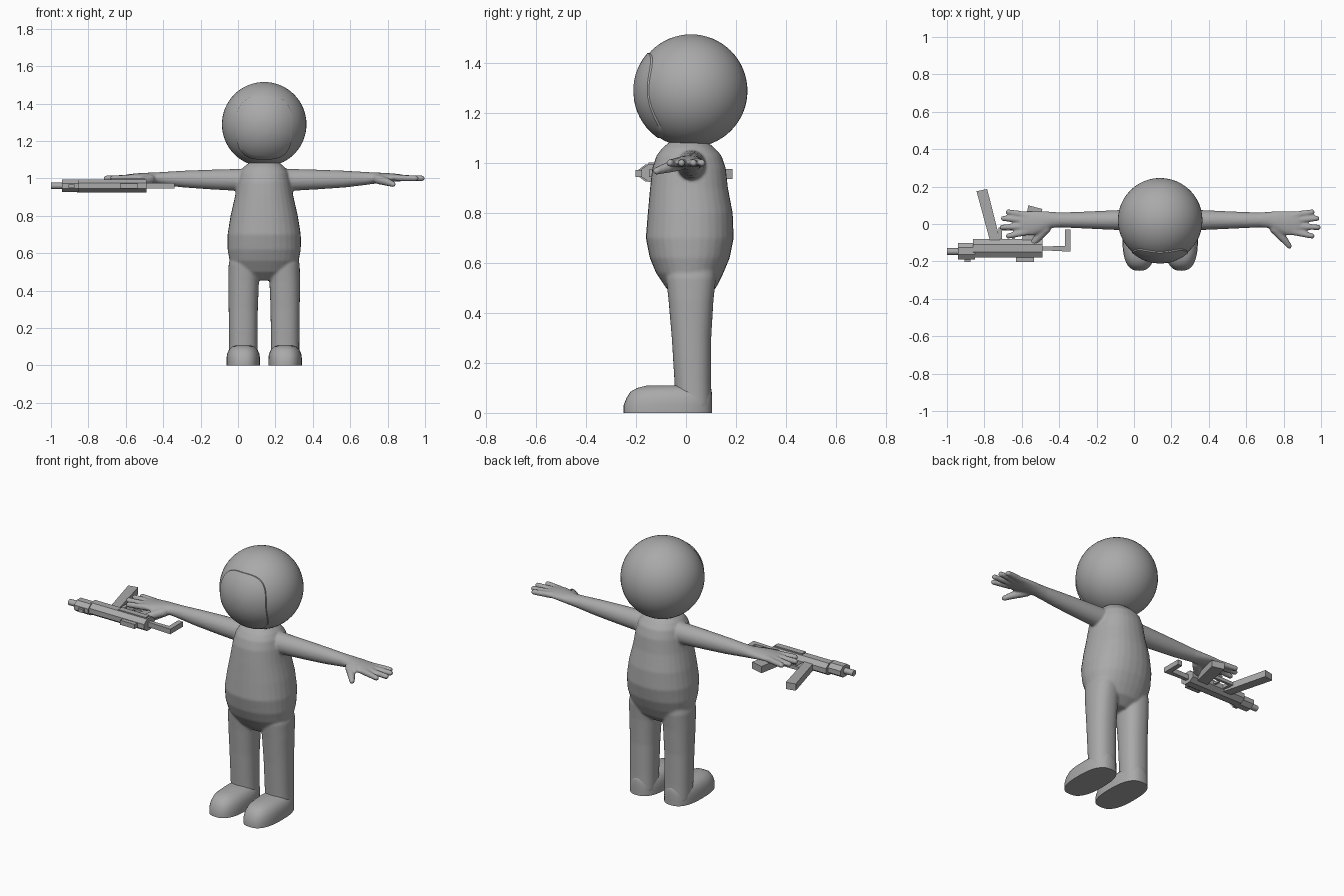
import bpy, bmesh, math
from mathutils import Vector

if "Cube" in bpy.data.objects:
    bpy.data.objects.remove(bpy.data.objects["Cube"])

CX = 0.14  # the figure's centre line
grey = bpy.data.materials.new("plain grey")
grey.diffuse_color = (0.40, 0.40, 0.40, 1)
grey.use_nodes = True
grey.node_tree.nodes["Principled BSDF"].inputs["Base Color"].default_value = grey.diffuse_color


def finish(name, bm, angle=None):
    """Turn a bmesh into a named object, smooth shaded below the given angle."""
    bmesh.ops.recalc_face_normals(bm, faces=bm.faces)
    mesh = bpy.data.meshes.new(name)
    bm.to_mesh(mesh)
    bm.free()
    mesh.materials.append(grey)
    ob = bpy.data.objects.new(name, mesh)
    bpy.context.collection.objects.link(ob)
    if angle:
        bpy.ops.object.select_all(action='DESELECT')
        ob.select_set(True)
        bpy.context.view_layer.objects.active = ob
        bpy.ops.object.shade_smooth_by_angle(angle=math.radians(angle))
    return ob


def loop(n, power, phase=0.0):
    """Unit superellipse outline."""
    for i in range(n):
        a = 2 * math.pi * (i + phase) / n
        c, s = math.cos(a), math.sin(a)
        yield (math.copysign(abs(c) ** (2 / power), c),
               math.copysign(abs(s) ** (2 / power), s))


def loft(bm, rings, place, n=32, power=2.0, phase=0.0):
    """Closed tube through rings (t, centre a, centre b, radius a, radius b)."""
    rows = [[bm.verts.new(place(t, a + ra * u, b + rb * v)) for u, v in loop(n, power, phase)]
            for t, a, b, ra, rb in rings]
    for lo, hi in zip(rows, rows[1:]):
        for i in range(n):
            j = (i + 1) % n
            bm.faces.new((lo[i], lo[j], hi[j], hi[i]))
    bm.faces.new(rows[0][::-1])
    bm.faces.new(rows[-1])


def capsule(bm, p, q, r1, r2):
    """Rounded tapering rod from p to q."""
    p, q = Vector(p), Vector(q)
    axis = (q - p).normalized()
    side = axis.orthogonal().normalized()
    other = axis.cross(side)
    rings = []
    for k in range(7):
        a = math.pi / 2 * (k / 6 * 0.96 - 0.96)
        rings.append((r1 * math.sin(a), 0, 0, r1 * math.cos(a), r1 * math.cos(a)))
    for k in range(7):
        a = math.pi / 2 * k / 6 * 0.96
        rings.append(((q - p).length + r2 * math.sin(a), 0, 0, r2 * math.cos(a), r2 * math.cos(a)))
    loft(bm, rings, lambda t, a, b: p + axis * t + side * a + other * b, n=16)


def along_z(t, a, b):
    return (CX + a, b, t)


# ---- body: torso, legs, arms and hands fused into one smooth skin
bm = bmesh.new()
loft(bm, [(0.455, 0, 0.02, 0.08, 0.05), (0.50, 0, 0.02, 0.155, 0.10),
          (0.56, 0, 0.015, 0.185, 0.135), (0.62, 0, 0.015, 0.196, 0.16),
          (0.70, 0, 0.015, 0.196, 0.176), (0.80, 0, 0.017, 0.180, 0.170),
          (0.90, 0, 0.012, 0.157, 0.156), (0.98, 0, 0.012, 0.143, 0.147),
          (1.03, 0, 0.012, 0.130, 0.130), (1.06, 0, 0.01, 0.11, 0.105),
          (1.085, 0, 0.01, 0.08, 0.075)], along_z, power=2.2)
for s in (-1, 1):
    # leg
    loft(bm, [(0.02, s * 0.112, 0.03, 0.076, 0.072), (0.12, s * 0.112, 0.027, 0.076, 0.073),
              (0.30, s * 0.112, 0.022, 0.078, 0.079), (0.45, s * 0.110, 0.02, 0.082, 0.090),
              (0.54, s * 0.105, 0.02, 0.085, 0.10), (0.62, s * 0.09, 0.02, 0.08, 0.10)],
         along_z, power=2.3)

    def along_x(t, a, b):
        return (CX + s * t, a, b)
    # arm and palm
    loft(bm, [(0.05, 0.02, 0.992, 0.062, 0.062), (0.16, 0.021, 0.992, 0.056, 0.058),
              (0.30, 0.021, 0.994, 0.050, 0.052), (0.43, 0.021, 0.996, 0.044, 0.045),
              (0.53, 0.022, 0.999, 0.040, 0.036), (0.58, 0.022, 1.001, 0.043, 0.031),
              (0.63, 0.013, 1.003, 0.057, 0.027), (0.68, 0.004, 1.004, 0.066, 0.023),
              (0.73, 0.003, 1.003, 0.063, 0.019), (0.75, 0.003, 1.003, 0.050, 0.014)], along_x)
    # fingers
    for y0, x1, y1 in ((0.047, 0.812, 0.064), (0.019, 0.838, 0.030),
                       (-0.012, 0.845, -0.018), (-0.042, 0.812, -0.064)):
        capsule(bm, (CX + s * 0.71, y0, 1.003), (CX + s * x1, y1, 1.0), 0.018, 0.015)
    # thumb
    capsule(bm, (CX + s * 0.61, -0.025, 0.995), (CX + s * 0.66, -0.08, 0.98), 0.026, 0.021)
    capsule(bm, (CX + s * 0.66, -0.08, 0.98), (CX + s * 0.69, -0.118, 0.968), 0.021, 0.015)
body = finish("body", bm)
remesh = body.modifiers.new("fuse", 'REMESH')
remesh.mode = 'VOXEL'
remesh.voxel_size = 0.0065
remesh.use_smooth_shade = True
soften = body.modifiers.new("soften", 'SMOOTH')
soften.factor = 0.5
soften.iterations = 6

# ---- feet: flat soles with rounded toes
for side, s in (("left", 1), ("right", -1)):
    bm = bmesh.new()
    loft(bm, [(z, s * 0.112, (y0 + y1) / 2, rx, (y1 - y0) / 2) for z, y0, y1, rx in (
        (0, -0.25, 0.105, 0.090), (0.03, -0.25, 0.105, 0.090), (0.06, -0.238, 0.105, 0.087),
        (0.085, -0.222, 0.103, 0.076), (0.10, -0.195, 0.10, 0.060),
        (0.110, -0.155, 0.09, 0.035))], along_z, n=40, power=2.6)
    finish(side + "_foot", bm, 50)

# ---- head
HEAD, R = Vector((CX, 0.02, 1.289)), 0.226
bm = bmesh.new()
bmesh.ops.create_uvsphere(bm, u_segments=48, v_segments=32, radius=R)
bmesh.ops.translate(bm, verts=bm.verts, vec=HEAD)
finish("head", bm, 40)

# ---- face plate: rounded panel lying just above the head
bm = bmesh.new()
rows = []
for k, r in [(i / 8, R + 0.005) for i in range(1, 9)] + [(1.0, R - 0.006)]:
    row = []
    for u, v in loop(48, 2.9):
        x, z = 0.150 * k * u, -0.019 + 0.170 * k * v
        row.append(bm.verts.new(HEAD + Vector((x, -math.sqrt(r * r - x * x - z * z), z))))
    rows.append(row)
for lo, hi in zip(rows, rows[1:]):
    for i in range(48):
        j = (i + 1) % 48
        bm.faces.new((lo[i], lo[j], hi[j], hi[i]))
bm.faces.new(rows[0])
finish("face_plate", bm, 40)


# ---- blaster, lying on its side in front of the hand
def rod(name, rings, n=8, phase=0.5):
    bm = bmesh.new()
    loft(bm, [(x, y, z, ry, rz) for x, y, z, ry, rz in rings],
         lambda t, a, b: (t, a, b), n=n, phase=phase)
    return finish(name, bm, 30)


def slab(name, outline, z0, z1):
    bm = bmesh.new()
    face = bm.faces.new([bm.verts.new((x, y, z0)) for x, y in outline])
    up = bmesh.ops.extrude_face_region(bm, geom=[face])
    bmesh.ops.translate(bm, vec=(0, 0, z1 - z0),
                        verts=[v for v in up["geom"] if isinstance(v, bmesh.types.BMVert)])
    return finish(name, bm)


def rect(x0, x1, y0, y1):
    return [(x0, y0), (x1, y0), (x1, y1), (x0, y1)]


GZ = 0.96
rod("muzzle", [(-1.0, -0.147, GZ, 0.018, 0.017), (-0.93, -0.147, GZ, 0.018, 0.017)], 16)
rod("barrel_shroud", [(-0.942, -0.145, GZ, 0.048, 0.036), (-0.85, -0.145, GZ, 0.048, 0.036)])
rod("receiver", [(-0.86, -0.130, GZ, 0.053, 0.038), (-0.49, -0.130, GZ, 0.053, 0.038)])
slab("side_bolt", rect(-0.63, -0.535, -0.203, -0.16), 0.945, 0.972)
slab("charging_knob", rect(-0.905, -0.875, -0.203, -0.17), 0.948, 0.968)
slab("sight_rail", rect(-0.68, -0.50, -0.15, -0.115), 0.985, 1.002)
slab("magazine", [(-0.77, -0.09), (-0.715, -0.09), (-0.785, 0.187), (-0.842, 0.175)], 0.937, 0.977)
slab("grip", [(-0.60, -0.09), (-0.53, -0.09), (-0.49, 0.08), (-0.565, 0.10)], 0.938, 0.978)
# trigger guard
slab("guard_front", [(-0.725, -0.09), (-0.705, -0.09), (-0.705, -0.025), (-0.725, -0.025)], 0.95, 0.97)
slab("guard_bar", rect(-0.725, -0.57, -0.035, -0.02), 0.95, 0.97)
slab("trigger", [(-0.65, -0.09), (-0.635, -0.09), (-0.645, -0.045), (-0.655, -0.045)], 0.953, 0.967)
# folding stock
slab("stock", [(-0.50, -0.12), (-0.37, -0.118), (-0.37, -0.03), (-0.34, -0.03),
               (-0.34, -0.148), (-0.50, -0.14)], 0.945, 0.975)
